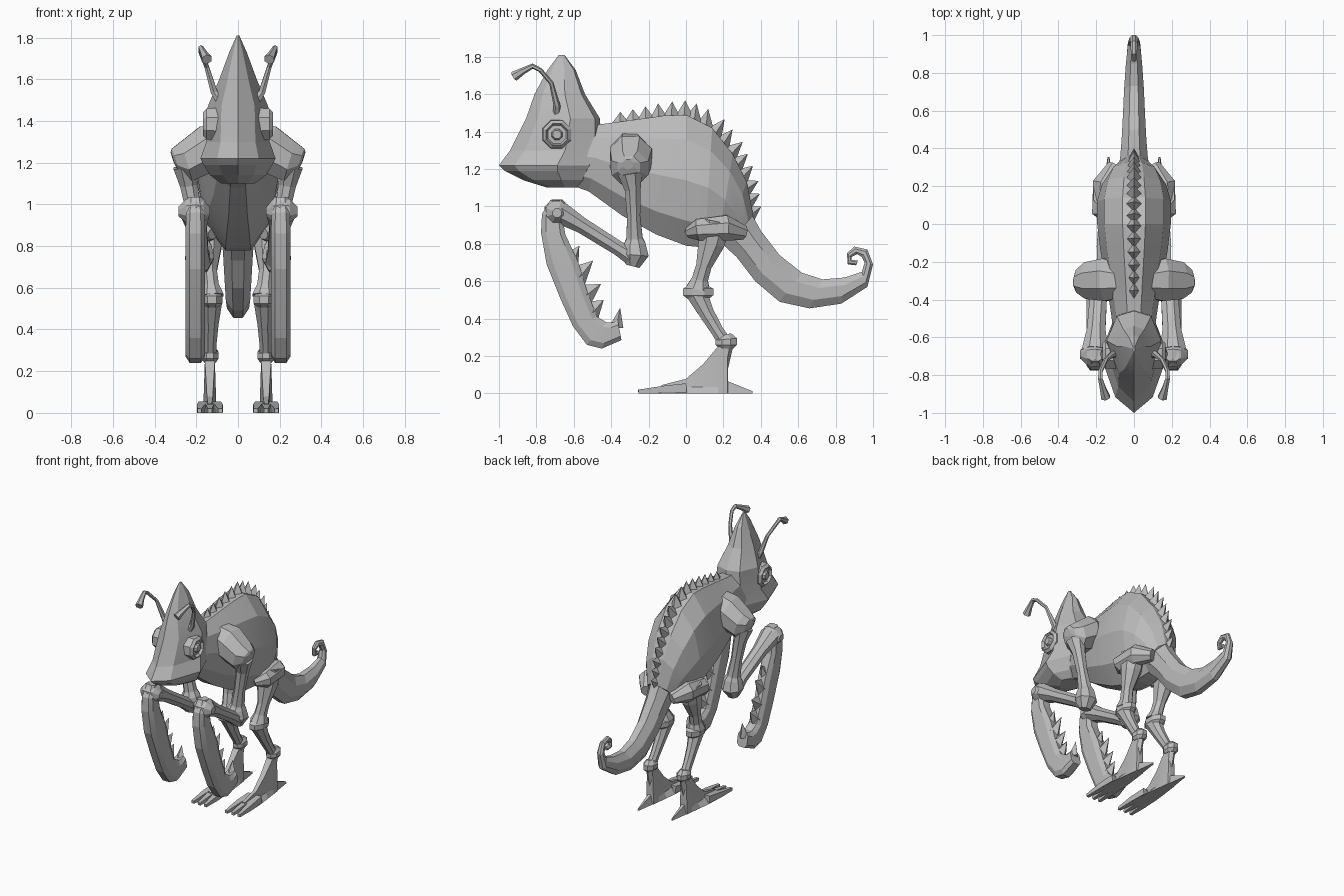
import bpy, bmesh, math
from mathutils import Vector as V

grey = bpy.data.materials.new("grey")
grey.diffuse_color = (0.5, 0.5, 0.5, 1)


def finish(name, bm):
    bmesh.ops.recalc_face_normals(bm, faces=bm.faces)
    me = bpy.data.meshes.new(name)
    bm.to_mesh(me)
    bm.free()
    me.materials.append(grey)
    ob = bpy.data.objects.new(name, me)
    bpy.context.collection.objects.link(ob)
    return ob


def loft(name, rings):
    """Skin a row of closed rings and cap both ends."""
    bm = bmesh.new()
    rows = [[bm.verts.new(p) for p in r] for r in rings]
    n = len(rows[0])
    for a, b in zip(rows, rows[1:]):
        for i in range(n):
            j = (i + 1) % n
            bm.faces.new((a[i], a[j], b[j], b[i]))
    bm.faces.new(rows[0])
    bm.faces.new(rows[-1])
    return finish(name, bm)


def slab_loft(name, secs, sides=10, x0=0.0, power=1.0):
    """Sections given by two opposite points in the side plane and a half width."""
    rings = []
    for ay, az, by, bz, w in secs:
        a, b = V((x0, ay, az)), V((x0, by, bz))
        ring = []
        for i in range(sides):
            t = 2 * math.pi * (i + .5) / sides
            c, s = math.cos(t), math.sin(t)
            c = math.copysign(abs(c) ** power, c) / math.cos(math.pi / sides) ** power
            s = math.copysign(abs(s) ** power, s)
            ring.append((a + b) / 2 + (a - b) / 2 * c + V((w * s, 0, 0)))
        rings.append(ring)
    return loft(name, rings)


def tube(name, pts, sides=8, sx=1, xs=1.0):
    """Round limb through (x, y, z, radius) points; xs scales it sideways."""
    cs = [V((p[0] * sx, p[1], p[2])) for p in pts]
    t0 = (cs[-1] - cs[0]).normalized()
    ref = V((0, 1, 0)) if abs(t0.x) > 0.8 else V((1, 0, 0))
    rings = []
    for k, c in enumerate(cs):
        t = (cs[min(k + 1, len(cs) - 1)] - cs[max(k - 1, 0)]).normalized()
        if abs(t0.x) > 0.8:
            t = t0
        v = t.cross(ref).normalized()
        u = v.cross(t)
        ring = []
        for i in range(sides):
            a = 2 * math.pi * (i + 0.5) / sides
            o = (u * math.cos(a) + v * math.sin(a)) * pts[k][3]
            o.x *= xs
            ring.append(c + o)
        rings.append(ring)
    return loft(name, rings)


def spike(name, base, tip, along, half, width):
    bm = bmesh.new()
    a, w = along.normalized() * half, V((width, 0, 0))
    q = [bm.verts.new(p) for p in (base - a, base + w, base + a, base - w)]
    t = bm.verts.new(tip)
    bm.faces.new(q)
    for i in range(4):
        bm.faces.new((q[i], q[(i + 1) % 4], t))
    return finish(name, bm)


# Body: top point, bottom point, half width
body = [
    (-.62, 1.43, -.66, 1.13, .10), (-.45, 1.44, -.52, 1.08, .12),
    (-.30, 1.46, -.34, .95, .145), (-.12, 1.485, -.16, .85, .178),
    (.0, 1.49, .0, .79, .195), (.14, 1.42, .10, .78, .195),
    (.25, 1.28, .17, .79, .17), (.325, 1.13, .20, .80, .135),
    (.36, .95, .22, .80, .095)]
slab_loft("body", body, 10)

# Tail with curled tip
slab_loft("tail", [
    (.34, .98, .17, .82, .09), (.40, .87, .27, .73, .078), (.50, .74, .37, .60, .07),
    (.62, .645, .50, .49, .063), (.73, .61, .66, .455, .057),
    (.85, .62, .83, .48, .047), (.94, .65, .97, .57, .035),
    (.955, .70, 1.0, .69, .025), (.94, .73, .97, .77, .02),
    (.915, .745, .90, .785, .018), (.885, .73, .86, .75, .016),
    (.885, .715, .865, .69, .016), (.92, .71, .91, .685, .014)], 8)

# Head and jaw: height, front, back, half width
rings = []
for z, f, b, w in [(1.10, -.74, -.58, .08), (1.14, -.87, -.53, .135), (1.19, -.97, -.50, .165),
                   (1.22, -1.0, -.48, .18), (1.30, -.94, -.45, .152), (1.47, -.855, -.46, .145),
                   (1.60, -.81, -.54, .09), (1.73, -.74, -.59, .042), (1.81, -.68, -.65, .006)]:
    L = b - f
    half = [(.55 * w, f + .16 * L), (w, f + .6 * L), (.62 * w, f + .93 * L)]
    rings.append([V((0, f, z))] + [V((x, y, z)) for x, y in half] + [V((0, b, z))]
                 + [V((-x, y, z)) for x, y in reversed(half)])
loft("head", rings)

# Saw-toothed ridge following the back
path = [V((0, -.39, 1.45))] + [V((0, s[0], s[1])) for s in body[2:]] + [V((0, .365, .92))]
lens = [(b - a).length for a, b in zip(path, path[1:])]
COUNT = 16
for k in range(COUNT):
    d = (k + .5) / COUNT * sum(lens)
    i = 0
    while d > lens[i]:
        d -= lens[i]
        i += 1
    t = (path[i + 1] - path[i]).normalized()
    n = V((0, -t.z, t.y))
    base = path[i] + t * d - n * .02
    big = .8 + .35 * math.sin(math.pi * k / (COUNT - 1))
    spike("back_spike", base, base + n * .088 * big - t * (.035 if t.z < -.3 else -.01), t,
          .055, .043 * big)

for s in (1, -1):
    side = "left_" if s > 0 else "right_"

    # Eyes: raised ring with a pupil
    E = (-.69, 1.385)
    tube(side + "eye", [(x, *E, r) for x, r in
         ((.09, .085), (.15, .08), (.167, .062), (.15, .052), (.152, .032), (.168, .024))], 8, s)

    # Antennae
    tube(side + "antenna", [(.09, -.69, 1.50, .022), (.115, -.69, 1.54, .018),
         (.15, -.72, 1.66, .012), (.178, -.78, 1.73, .012), (.178, -.82, 1.75, .014),
         (.165, -.87, 1.725, .018), (.15, -.92, 1.695, .027)], 6, s)

    # Shoulder, upper arm and elbow
    tube(side + "shoulder", [(.07, -.30, 1.30, .10), (.15, -.295, 1.265, .122),
         (.25, -.30, 1.205, .105), (.30, -.305, 1.21, .065), (.315, -.31, 1.225, .03)], 8, s)
    tube(side + "upper_arm", [(.245, -.30, 1.18, .07), (.235, -.285, 1.09, .046),
         (.21, -.28, .95, .038), (.19, -.275, .83, .047), (.185, -.275, .80, .063),
         (.185, -.27, .74, .076), (.185, -.285, .68, .04)], 8, s)

    # Forearm and wrist
    tube(side + "forearm", [(.185, -.29, .73, .05), (.187, -.36, .775, .042),
         (.20, -.56, .90, .046), (.207, -.68, .97, .066)], 8, s, 1.15)
    tube(side + "wrist", [(.135, -.69, .965, .022), (.165, -.69, .97, .058),
         (.205, -.69, .97, .072), (.25, -.69, .97, .06), (.285, -.69, .965, .025)], 8, s)

    # Toothed claw
    X = .205 * s
    slab_loft(side + "claw", [
        (-.725, 1.035, -.67, 1.03, .035), (-.77, .96, -.66, .94, .045),
        (-.775, .86, -.645, .85, .05), (-.745, .69, -.575, .70, .05),
        (-.675, .515, -.53, .55, .05), (-.605, .36, -.475, .41, .05),
        (-.53, .26, -.425, .38, .05), (-.45, .24, -.39, .38, .048),
        (-.345, .285, -.365, .39, .042)], 8, X, .6)
    for by, bz, ty, tz in [(-.60, .70, -.57, .79), (-.57, .62, -.497, .71),
                           (-.54, .52, -.455, .585), (-.50, .43, -.44, .50)]:
        spike(side + "claw_tooth", V((X, by, bz)), V((X, ty, tz)), V((0, .35, -1)), .065, .04)
    spike(side + "claw_tip", V((X, -.375, .35)), V((X, -.352, .458)), V((0, 1, 0)), .04, .04)

    # Hip, leg with knee and ankle collars
    tube(side + "hip", [(.12, .015, .86, .03), (.165, .065, .875, .062),
         (.15, .21, .885, .074), (.10, .31, .86, .04)], 8, s)
    tube(side + "thigh", [(.14, .16, .92, .09), (.14, .135, .80, .076),
         (.138, .095, .68, .045), (.13, .075, .61, .047), (.126, .065, .56, .07)], 8, s, .88)
    tube(side + "knee", [(.125, .065, .575, .06), (.125, .065, .56, .088),
         (.125, .065, .525, .088), (.125, .065, .505, .06)], 8, s, .62)
    tube(side + "shin", [(.125, .06, .53, .06), (.128, .11, .43, .044),
         (.132, .17, .33, .036), (.134, .21, .27, .04)], 8, s, .85)
    tube(side + "ankle", [(.134, .21, .315, .035), (.134, .215, .29, .062),
         (.134, .215, .26, .062), (.134, .215, .24, .04)], 8, s, .72)

    # Foot: y, top height, top half width, sole half width
    fx = .135 * s
    rings = []
    for y, top, tw, bw in [(.355, .012, .003, .005), (.225, .065, .012, .024), (.222, .25, .022, .028),
                           (.17, .25, .024, .034), (.09, .155, .018, .044), (0, .078, .014, .054),
                           (-.13, .045, .010, .060)]:
        m = min(.035, top * .6)
        rings.append([V((fx + x, y, z)) for x, z in
                      ((-bw, 0), (-tw * 1.3, m), (-tw, top), (tw, top), (tw * 1.3, m), (bw, 0))])
    loft(side + "foot", rings)
    tube(side + "foot_stem", [(.134, .215, .25, .036), (.135, .195, .12, .026)], 6, s, .8)
    for dx in (-.05, 0, .05):
        tube(side + "toe", [(.135 + dx * .6, .0, .03, .034), (.135 + dx * .85, -.12, .021, .028),
             (.135 + dx, -.255, .010, .014)], 4, s)

# Soften only the gentlest facets
bpy.ops.object.select_all(action='SELECT')
bpy.context.view_layer.objects.active = bpy.context.collection.objects[0]
bpy.ops.object.shade_smooth_by_angle(angle=math.radians(10))
